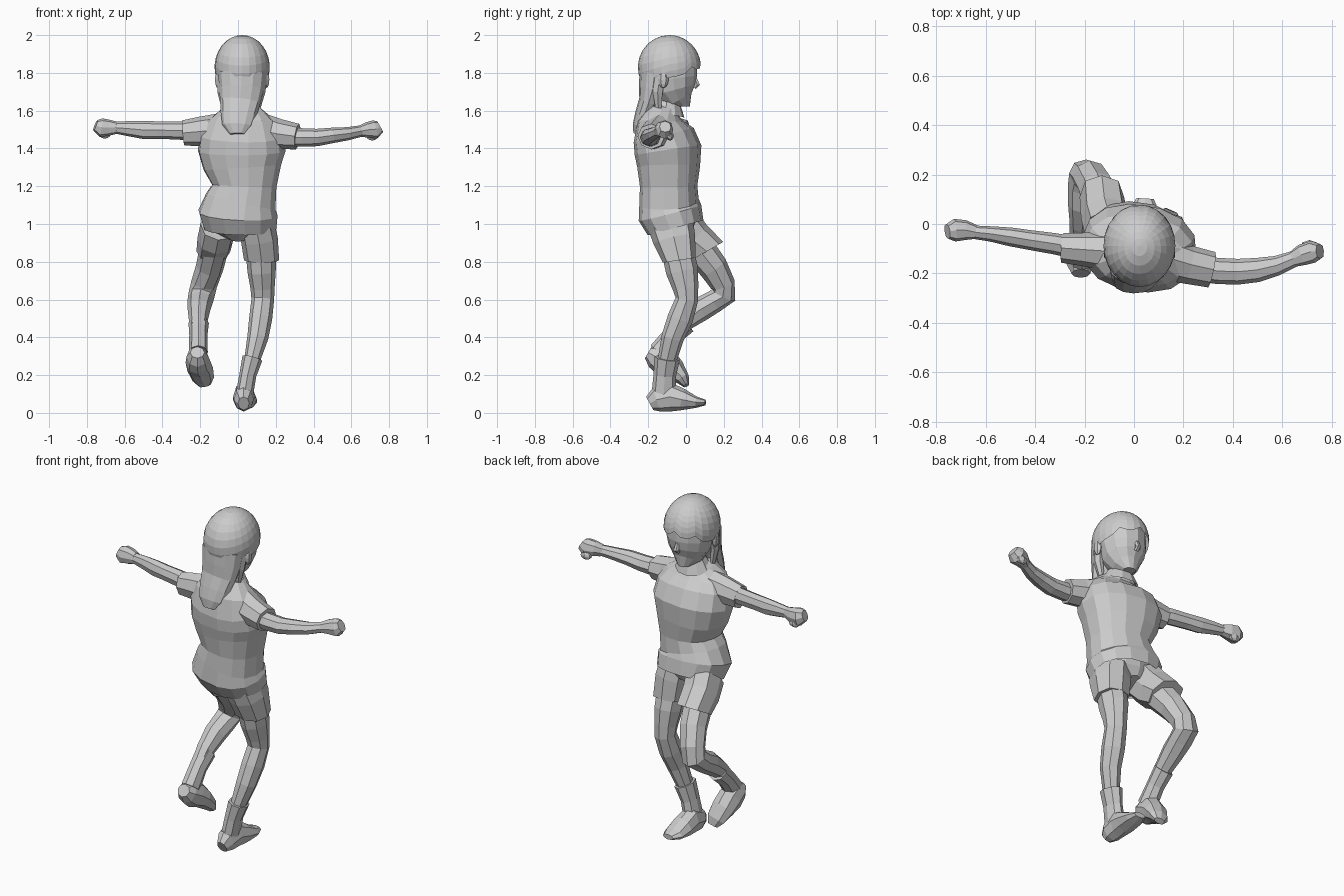
import bpy, bmesh, math
from mathutils import Vector


def finish(bm, name):
    bmesh.ops.recalc_face_normals(bm, faces=bm.faces)
    me = bpy.data.meshes.new(name)
    bm.to_mesh(me)
    bm.free()
    ob = bpy.data.objects.new(name, me)
    bpy.context.collection.objects.link(ob)
    return ob


def loft(name, rings, side=(1, 0, 0), n=8, caps=(True, True), first=None, last=None, square=1.0):
    """Faceted tube: each ring is (x, y, z, radius along side, radius across)."""
    bm = bmesh.new()
    pts = [Vector(r[:3]) for r in rings]
    loops = []
    for i, r in enumerate(rings):
        t = (pts[min(i + 1, len(pts) - 1)] - pts[max(i - 1, 0)])
        if i == 0 and first:
            t = Vector(first)
        if i == len(pts) - 1 and last:
            t = Vector(last)
        t.normalize()
        u = Vector(side)
        u = (u - t * u.dot(t)).normalized()
        v = t.cross(u)
        loop = []
        for k in range(n):
            a = 2 * math.pi * k / n
            c, s = math.cos(a), math.sin(a)
            c = math.copysign(abs(c) ** square, c)
            s = math.copysign(abs(s) ** square, s)
            loop.append(bm.verts.new(pts[i] + u * r[3] * c + v * r[4] * s))
        loops.append(loop)
    for p, q in zip(loops, loops[1:]):
        for k in range(n):
            j = (k + 1) % n
            bm.faces.new((p[k], p[j], q[j], q[k]))
    if caps[0]:
        bm.faces.new(loops[0])
    if caps[1]:
        bm.faces.new(loops[-1])
    return finish(bm, name)


def ball(name, loc, scale, seg=8):
    bm = bmesh.new()
    bmesh.ops.create_uvsphere(bm, u_segments=seg, v_segments=6, radius=1)
    for v in bm.verts:
        v.co = Vector(loc) + Vector(v.co[i] * scale[i] for i in range(3))
    return finish(bm, name)


# Shirt with tilted hem, shoulders and collar
twist = (1, -0.15, 0)
loft("shirt", [(0.01, -.055, .98, .195, .15), (0, -.085, 1.06, .212, .168),
               (.015, -.09, 1.12, .19, .155), (.033, -.092, 1.2, .172, .15),
               (.023, -.092, 1.3, .208, .163), (.02, -.095, 1.39, .235, .175),
               (.02, -.118, 1.47, .225, .16), (.02, -.132, 1.545, .185, .12),
               (.02, -.115, 1.6, .11, .085), (.02, -.1, 1.625, .07, .065)],
     twist, 14, (False, True), first=(0, -.27, 1), last=(0, 0, 1), square=.88)
loft("collar", [(.02, -.095, 1.585, .105, .09), (.02, -.092, 1.645, .07, .066)],
     twist, 10, (False, False), first=(0, .25, 1), last=(0, .25, 1))
loft("left_sleeve", [(-.1, -.11, 1.5, .08, .085), (-.2, -.103, 1.49, .068, .078),
                     (-.29, -.097, 1.482, .06, .067)], (0, 1, 0), 8)
loft("right_sleeve", [(.13, -.14, 1.495, .085, .09), (.22, -.165, 1.475, .078, .08),
                      (.315, -.185, 1.463, .073, .068)], (0, 1, 0), 8)

# Arms and fists
loft("left_arm", [(-.22, -.1, 1.49, .045, .05), (-.32, -.08, 1.495, .043, .048),
                  (-.42, -.065, 1.497, .04, .046), (-.5, -.052, 1.498, .038, .048),
                  (-.58, -.04, 1.505, .031, .04), (-.65, -.033, 1.51, .027, .031)], (0, 1, 0), 8)
loft("left_hand", [(-.64, -.033, 1.51, .028, .032), (-.68, -.025, 1.51, .04, .042),
                   (-.725, -.025, 1.51, .046, .05), (-.755, -.03, 1.522, .03, .03)],
     (0, 1, 0), 8, square=.8)
loft("right_arm", [(.25, -.18, 1.46, .05, .05), (.34, -.19, 1.458, .053, .049),
                   (.42, -.193, 1.458, .052, .046), (.5, -.186, 1.469, .049, .041),
                   (.58, -.168, 1.478, .04, .035), (.655, -.138, 1.493, .032, .03)], (0, 1, 0), 8)
loft("right_hand", [(.645, -.142, 1.49, .033, .03), (.68, -.125, 1.498, .043, .04),
                    (.725, -.112, 1.5, .045, .05), (.752, -.11, 1.515, .03, .033)],
     (0, 1, 0), 8, square=.8)
ball("left_thumb", (-.705, -.005, 1.475), (.035, .02, .023), 6)
ball("right_thumb", (.71, -.085, 1.465), (.035, .02, .023), 6)

# Neck and head
loft("neck", [(.02, -.105, 1.56, .058, .058), (.02, -.085, 1.72, .055, .055)])
up = (0, 0, 1)
loft("head", [(.022, -.012, 1.622, .035, .032), (.022, -.038, 1.655, .076, .076),
              (.022, -.06, 1.71, .112, .113), (.022, -.068, 1.77, .126, .128),
              (.022, -.075, 1.83, .13, .135), (.022, -.085, 1.91, .108, .125)],
     n=12, first=up, last=up)
loft("nose", [(.022, .04, 1.79, .01, .01), (.022, .06, 1.735, .016, .016),
              (.022, .045, 1.72, .015, .01)], n=6)
for s, name in ((-1, "left"), (1, "right")):
    ball(name + "_ear", (.022 + s * .13, -.12, 1.765), (.016, .028, .045), 6)
    loft(name + "_hair_lock", [(.022 + s * .105, -.135, 1.8, .03, .035),
                               (.018 + s * .105, -.15, 1.7, .022, .03),
                               (.015 + s * .085, -.145, 1.59, .012, .015)], n=6)

# Hair cap with a jagged fringe
bm = bmesh.new()
seg, levels = 24, 9
top = bm.verts.new((.022, -.088, 2))
rows = []
for j in range(1, levels + 1):
    row = []
    for i in range(seg):
        p = 2 * math.pi * i / seg
        f = math.sin(p)
        limit = 1.9 - .38 * f + (.07 if i % 3 else -.07) * max(0, min(1, f * 3))
        th = limit * j / levels
        r = math.sin(th) if th < math.pi / 2 else max(math.sin(th), .9)
        row.append(bm.verts.new((.022 + .146 * r * math.cos(p), -.088 + .167 * r * f,
                                 1.83 + .17 * math.cos(th))))
    rows.append(row)
for i in range(seg):
    k = (i + 1) % seg
    bm.faces.new((top, rows[0][i], rows[0][k]))
    for p, q in zip(rows, rows[1:]):
        bm.faces.new((p[i], q[i], q[k], p[k]))
finish(bm, "hair_cap")
loft("back_hair", [(.02, -.165, 1.8, .125, .082), (.018, -.175, 1.72, .118, .075),
                   (.012, -.195, 1.65, .108, .055), (.003, -.22, 1.58, .095, .05),
                   (-.003, -.243, 1.52, .08, .04), (-.003, -.258, 1.475, .04, .022)], n=12)

# Shorts
loft("shorts_waist", [(0, -.085, 1.05, .175, .135), (0, -.07, .98, .165, .125),
                      (0, -.055, .935, .06, .09)], n=12)
loft("right_shorts_leg", [(.1, -.08, .99, .095, .12), (.113, -.062, .92, .098, .113),
                          (.125, -.036, .808, .093, .088)], last=(0, .15, -1), square=.85)
loft("left_shorts_leg", [(-.105, -.03, .99, .095, .115), (-.12, .03, .92, .095, .11),
                         (-.13, .11, .855, .09, .1)], last=(0, .5, -.87), square=.85)

# Standing leg, sock and shoe
loft("right_leg", [(.12, -.045, .86, .08, .085), (.125, -.02, .75, .075, .086),
                   (.13, -.002, .66, .064, .068), (.131, .004, .6, .06, .06),
                   (.12, -.03, .5, .061, .068), (.105, -.07, .4, .056, .06),
                   (.075, -.1, .28, .042, .05)])
loft("right_sock", [(.076, -.1, .29, .054, .068), (.052, -.112, .2, .045, .06),
                    (.035, -.118, .1, .046, .064)])
loft("right_shoe", [(.03, -.192, .05, .03, .04), (.03, -.155, .07, .052, .066),
                    (.032, -.085, .085, .058, .078), (.037, -.02, .07, .064, .058),
                    (.042, .055, .056, .06, .03), (.045, .103, .055, .035, .015)])

# Raised leg, sock and shoe
loft("left_leg", [(-.12, .04, .9, .078, .09), (-.15, .145, .77, .074, .078),
                  (-.18, .195, .68, .07, .066), (-.193, .2, .625, .07, .068),
                  (-.2, .15, .59, .068, .06), (-.206, .08, .55, .061, .064),
                  (-.21, 0, .49, .05, .053), (-.21, -.06, .43, .042, .045)])
loft("left_sock", [(-.208, 0, .475, .054, .058), (-.21, -.07, .41, .048, .053),
                   (-.21, -.14, .32, .05, .06)])
loft("left_shoe", [(-.215, -.2, .32, .038, .035), (-.215, -.165, .3, .057, .065),
                   (-.212, -.11, .27, .066, .078), (-.2, -.06, .23, .069, .058),
                   (-.183, -.015, .178, .058, .036), (-.175, .002, .145, .032, .017)])
